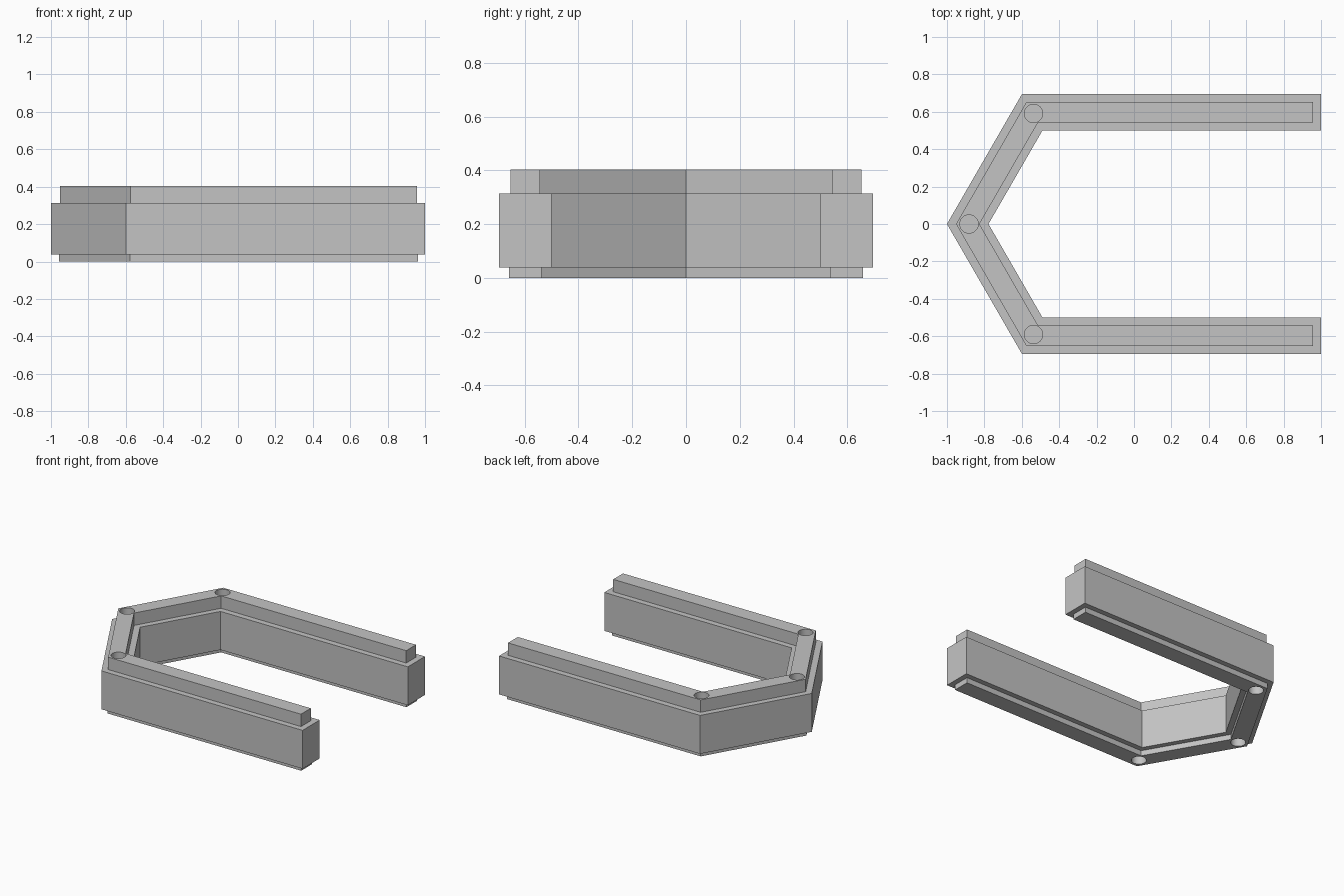
import bpy, bmesh, math

cube = bpy.data.objects.get("Cube")
if cube:
    bpy.data.objects.remove(cube, do_unlink=True)

grey = bpy.data.materials.new("plain_grey")
grey.use_nodes = True
colour = (0.55, 0.55, 0.55, 1)
grey.diffuse_color = colour
grey.node_tree.nodes["Principled BSDF"].inputs["Base Color"].default_value = colour

TAN, COS = math.tan(math.radians(30)), math.cos(math.radians(30))


def outline(inset):
    """Open half-hexagon wall outline, shrunk evenly by inset."""
    end, outer_y, inner_y = 1 - inset, 0.695 - inset, 0.5 + inset
    outer_tip, inner_tip = -1 + inset / COS, -0.778 - inset / COS
    outer = [(end, outer_y), (outer_tip + outer_y * TAN, outer_y), (outer_tip, 0)]
    inner = [(end, inner_y), (inner_tip + inner_y * TAN, inner_y), (inner_tip, 0)]

    def mirrored(half):
        return half + [(x, -y) for x, y in half[-2::-1]]
    return mirrored(outer) + mirrored(inner)[::-1]


def make_object(name, bm):
    bmesh.ops.recalc_face_normals(bm, faces=bm.faces)
    mesh = bpy.data.meshes.new(name)
    bm.to_mesh(mesh)
    bm.free()
    mesh.materials.append(grey)
    obj = bpy.data.objects.new(name, mesh)
    bpy.context.collection.objects.link(obj)
    return obj


# Stepped wall: bottom foot, full-width body, top ridge
bm = bmesh.new()
steps = [(0, 0.037), (0.038, 0.037), (0.038, 0), (0.314, 0), (0.314, 0.042), (0.403, 0.042)]
rings = [[bm.verts.new((x, y, z)) for x, y in outline(inset)] for z, inset in steps]
count = len(rings[0])
for low, high in zip(rings, rings[1:]):
    for i in range(count):
        j = (i + 1) % count
        bm.faces.new((low[i], low[j], high[j], high[i]))
# Caps, one quad per wall segment
for ring in (rings[0], rings[-1]):
    for i in range(count // 2 - 1):
        bm.faces.new((ring[i], ring[i + 1], ring[-2 - i], ring[-1 - i]))
wall = make_object("wall", bm)

# Round blind sockets at the three corners, top and bottom
bm = bmesh.new()
for x, y in [(-0.537, 0.591), (-0.882, 0), (-0.537, -0.591)]:
    for z in (0.403, 0):
        made = bmesh.ops.create_cone(bm, cap_ends=True, segments=40, radius1=0.049,
                                     radius2=0.049, depth=0.2)
        bmesh.ops.translate(bm, verts=made["verts"], vec=(x, y, z))
cutter = make_object("socket_cutter", bm)
cutter.hide_render = True

cut = wall.modifiers.new("sockets", "BOOLEAN")
cut.operation = "DIFFERENCE"
cut.solver = "EXACT"
cut.object = cutter
bpy.context.view_layer.objects.active = wall
wall.select_set(True)
bpy.ops.object.modifier_apply(modifier=cut.name)
bpy.data.objects.remove(cutter, do_unlink=True)
bpy.ops.object.shade_smooth_by_angle(angle=math.radians(25))
